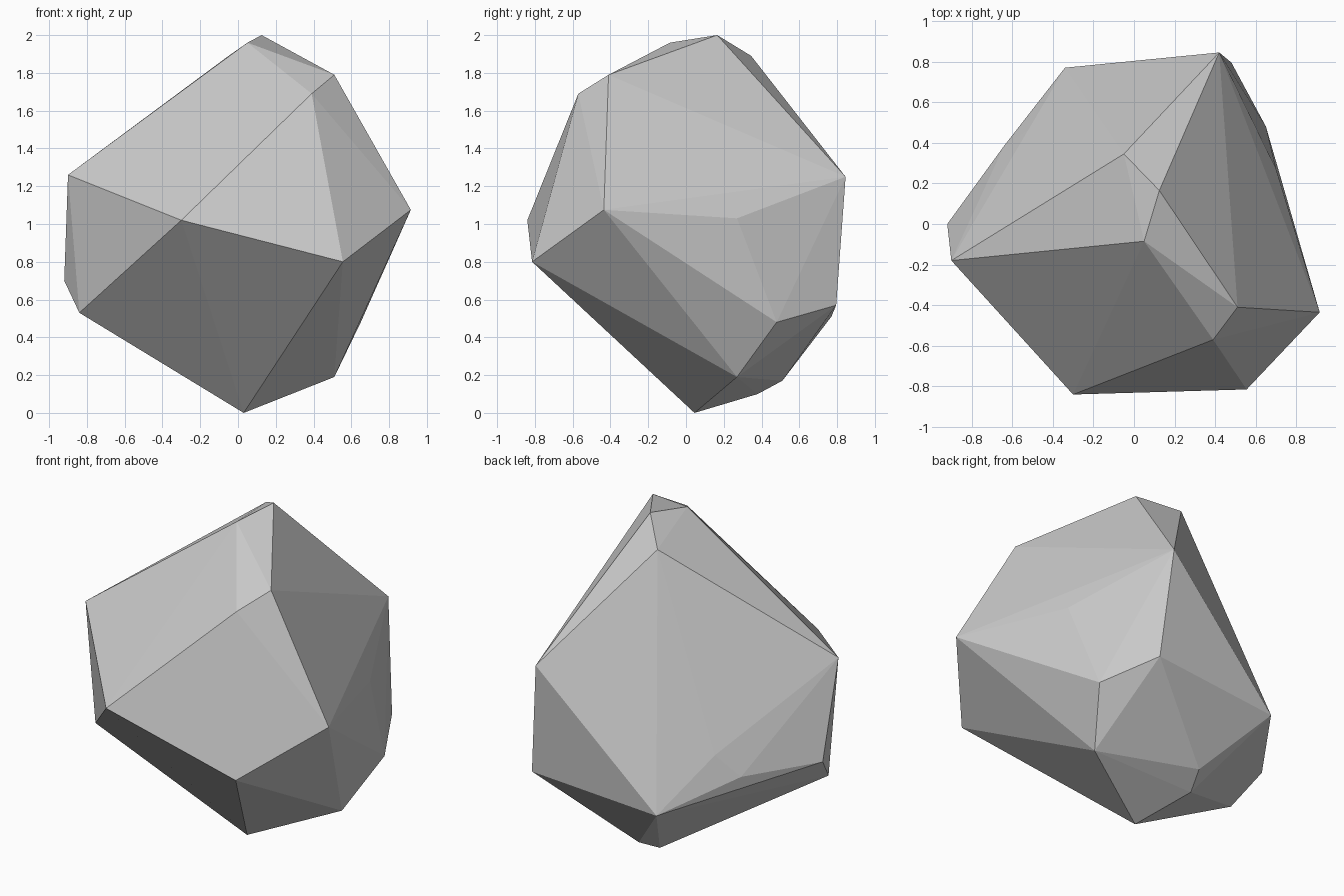
import bpy
import bmesh

# Remove the default object
default_cube = bpy.data.objects.get("Cube")
if default_cube:
    bpy.data.objects.remove(default_cube, do_unlink=True)


def make_material(name, colour):
    material = bpy.data.materials.new(name)
    material.use_nodes = True
    material.diffuse_color = colour
    shader = next(n for n in material.node_tree.nodes if n.type == "BSDF_PRINCIPLED")
    shader.inputs["Base Color"].default_value = colour
    return material


# Corner points of the chipped boulder, grouped by region
crown = [(.05, -.085, 1.96), (.125, .165, 2), (-.05, .345, 1.89),
         (.51, -.41, 1.79), (.39, -.57, 1.69)]
front_corners = [(-.9, -.18, 1.26), (-.3, -.84, 1.02), (.555, -.815, .8)]
left_corners = [(.915, -.435, 1.075), (.7, .27, 1.03), (.65, .48, .48)]
back_corners = [(.42, .845, 1.25), (.48, .795, .57), (-.34, .77, .51)]
right_corners = [(-.92, 0, .7), (-.84, -.17, .53), (-.64, .385, .68), (-.52, .465, .81)]
underside = [(.03, .045, 0), (.51, .27, .19), (-.04, .51, .17), (-.09, .38, .1)]


def make_boulder(name, regions, material):
    """Wrap the corner points in a convex, flat-faced skin."""
    bm = bmesh.new()
    for region in regions:
        for point in region:
            bm.verts.new(point)
    bmesh.ops.convex_hull(bm, input=bm.verts[:])
    loose = [v for v in bm.verts if not v.link_faces]
    bmesh.ops.delete(bm, geom=loose, context="VERTS")
    bmesh.ops.recalc_face_normals(bm, faces=bm.faces[:])
    for face in bm.faces:
        face.smooth = False
    mesh = bpy.data.meshes.new(name)
    bm.to_mesh(mesh)
    bm.free()
    mesh.materials.append(material)
    boulder = bpy.data.objects.new(name, mesh)
    bpy.context.collection.objects.link(boulder)
    return boulder


# Boulder in a single stone colour
stone = make_material("stone grey", (.6, .6, .6, 1))
make_boulder("boulder", [crown, front_corners, left_corners, back_corners,
                         right_corners, underside], stone)
